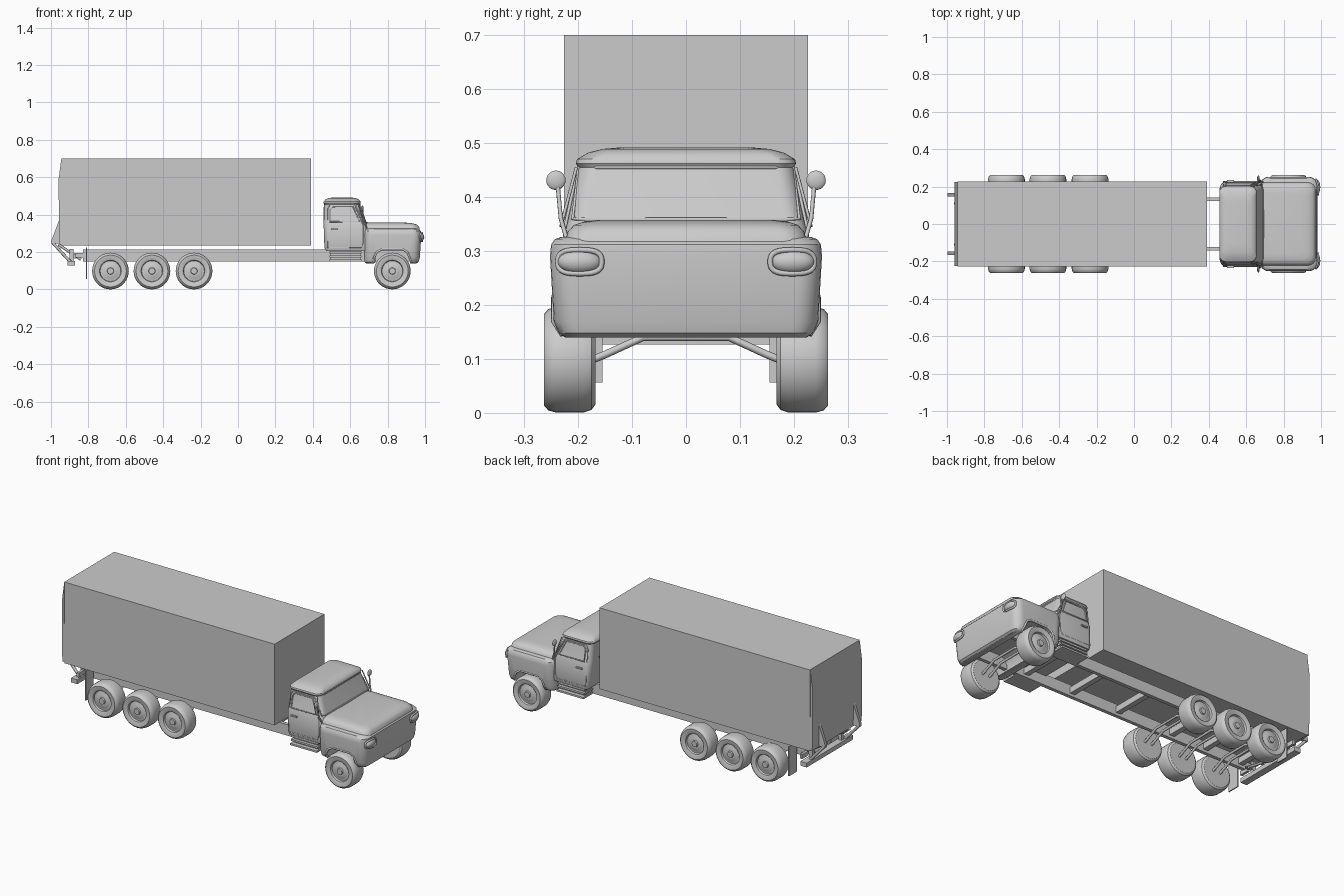
import bpy, bmesh
from math import sin, cos, pi

if "Cube" in bpy.data.objects:
    bpy.data.objects.remove(bpy.data.objects["Cube"])


def finish(name, bm):
    bmesh.ops.recalc_face_normals(bm, faces=bm.faces[:])
    me = bpy.data.meshes.new(name)
    bm.to_mesh(me)
    bm.free()
    ob = bpy.data.objects.new(name, me)
    bpy.context.collection.objects.link(ob)
    return ob


def box(name, x0, x1, y0, y1, z0, z1):
    return prism(name, [(x0, z0), (x1, z0), (x1, z1), (x0, z1)], y0, y1)


def prism(name, outline, y0, y1):
    # side (x, z) outline extruded across the width
    bm = bmesh.new()
    a = [bm.verts.new((x, y0, z)) for x, z in outline]
    b = [bm.verts.new((x, y1, z)) for x, z in outline]
    n = len(a)
    bm.faces.new(a)
    bm.faces.new(b)
    for i in range(n):
        bm.faces.new((a[i], a[(i + 1) % n], b[(i + 1) % n], b[i]))
    return finish(name, bm)


def loft(name, sections, seg=6):
    # stacked rounded rectangles: z, x0, x1, half width, corner radius
    bm = bmesh.new()
    rings = []
    for z, x0, x1, hw, r in sections:
        ring = []
        corners = ((x1 - r, hw - r), (x0 + r, hw - r), (x0 + r, r - hw), (x1 - r, r - hw))
        for q, (cx, cy) in enumerate(corners):
            for i in range(seg + 1):
                a = (q + i / seg) * pi / 2
                ring.append(bm.verts.new((cx + r * cos(a), cy + r * sin(a), z)))
        rings.append(ring)
    n = len(rings[0])
    for a, b in zip(rings, rings[1:]):
        for i in range(n):
            bm.faces.new((a[i], a[(i + 1) % n], b[(i + 1) % n], b[i]))
    bm.faces.new(rings[0])
    bm.faces.new(rings[-1])
    return finish(name, bm)


def lathe(name, profile, x, z, side, seg=36):
    # (radius, y) profile spun about a crosswise axle
    bm = bmesh.new()
    vs = [bm.verts.new((x, y * side, z + r)) for r, y in profile]
    es = [bm.edges.new(e) for e in zip(vs, vs[1:])]
    bmesh.ops.spin(bm, geom=vs + es, cent=(x, 0, z), axis=(0, 1, 0), angle=2 * pi, steps=seg)
    bmesh.ops.remove_doubles(bm, verts=bm.verts[:], dist=1e-5)
    return finish(name, bm)


def bar(name, pts, r, cyclic=False):
    cu = bpy.data.curves.new(name, 'CURVE')
    cu.dimensions = '3D'
    cu.bevel_depth = r
    cu.bevel_resolution = 2
    cu.use_fill_caps = True
    sp = cu.splines.new('POLY')
    sp.points.add(len(pts) - 1)
    for p, co in zip(sp.points, pts):
        p.co = (*co, 1)
    sp.use_cyclic_u = cyclic
    ob = bpy.data.objects.new(name, cu)
    bpy.context.collection.objects.link(ob)
    return ob


def ball(name, loc, scale):
    bm = bmesh.new()
    bmesh.ops.create_uvsphere(bm, u_segments=24, v_segments=12, radius=1)
    for v in bm.verts:
        v.co = [c * s + l for c, s, l in zip(v.co, scale, loc)]
    return finish(name, bm)


# Cargo box and the folded tail platform
box("cargo_box", -0.943, 0.39, -0.226, 0.226, 0.235, 0.70)
prism("tail_platform", [(-0.944, 0.24), (-0.957, 0.24), (-0.959, 0.59), (-0.945, 0.695)], -0.224, 0.224)

# Chassis
for s in (-1, 1):
    box("frame_rail", -0.83, 0.93, s * 0.122, s * 0.142, 0.15, 0.213)
for x in (-0.8, -0.57, -0.35, 0.0, 0.3, 0.6):
    box("crossmember", x - 0.015, x + 0.015, -0.125, 0.125, 0.165, 0.2)

# Wheels and bent twin axle bars
tyre = [(0, .168), (.083, .168), (.093, .175), (.098, .19), (.098, .24), (.094, .255), (.085, .263),
        (.064, .261), (.058, .258), (.055, .247), (.045, .247), (.035, .253), (.018, .253),
        (.016, .261), (0, .261)]
for x in (-0.682, -0.46, -0.235, 0.825):
    for s in (-1, 1):
        lathe("wheel", tyre, x, 0.0985, s)
    for dx in (-0.022, 0.022):
        bar("axle_bar", [(x + dx, -.17, .1), (x + dx, -.15, .108), (x + dx, -.08, .14), (x + dx, .08, .14),
                         (x + dx, .15, .108), (x + dx, .17, .1)], 0.007)

# Tail lift, rear bumper and mud flaps
box("rear_bumper", -0.912, -0.872, -0.21, 0.21, 0.127, 0.152)
for s in (-1, 1):
    prism("lift_bracket", [(-.957, .37), (-.998, .26), (-.998, .245), (-.957, .245)], s * .147, s * .165)
    bar("lift_arm", [(-.992, s * .156, .252), (-.89, s * .156, .14)], .008)
    bar("lift_ram", [(-.96, s * .11, .24), (-.84, s * .11, .16)], .007)
    box("bumper_mount", -.9, -.80, s * .122, s * .142, .17, .195)
    box("bumper_hanger", -.9, -.88, s * .122, s * .142, .15, .215)
    box("rear_lamp", -.88, -.865, s * .15, s * .205, .165, .19)
    box("mud_flap", -.812, -.806, s * .155, s * .226, .056, .225)

# Cab shell with visor lip and domed roof
cab = loft("cab", [(.205, .472, .69, .222, .02), (.222, .462, .70, .228, .03), (.34, .458, .695, .225, .035),
                   (.357, .458, .688, .219, .035), (.455, .461, .652, .20, .035), (.462, .456, .656, .204, .035),
                   (.470, .458, .655, .202, .035), (.482, .468, .645, .182, .035), (.489, .485, .628, .155, .03),
                   (.492, .51, .60, .12, .03)])

# Nose with wheel arches, then the hood above it
nose = loft("nose_and_fenders", [(.14, .685, .955, .224, .03), (.148, .676, .966, .236, .04),
                                 (.17, .674, .972, .245, .045), (.29, .674, .98, .252, .045),
                                 (.312, .676, .978, .25, .045), (.322, .682, .968, .243, .045),
                                 (.326, .69, .955, .23, .04)])
arch = [(.728, .05), (.728, .17), (.742, .2), (.77, .215), (.88, .215), (.905, .2), (.918, .17), (.926, .05)]
cutter = prism("arch_cutter", arch, -.4, .4)
cutter.hide_render = True
cutter.display_type = 'WIRE'
cut = nose.modifiers.new("arches", 'BOOLEAN')
cut.operation = 'DIFFERENCE'
cut.object = cutter
cut.solver = 'EXACT'
bpy.context.view_layer.objects.active = nose
nose.select_set(True)
bpy.ops.object.modifier_apply(modifier="arches")
bpy.data.objects.remove(cutter)
loft("hood", [(.318, .66, .972, .224, .04), (.336, .66, .968, .219, .045), (.348, .66, .955, .208, .045),
              (.354, .66, .93, .19, .04), (.357, .66, .90, .165, .04)])


def side_y(z):
    # cab side position at height z
    return .2265 if z < .34 else .225 - (z - .34) * .217


# Windscreen frame and wipers
bar("windscreen_frame", [(.688, -.185, .358), (.688, .185, .358), (.678, .21, .36), (.625, .199, .454),
                         (.652, .165, .455), (.652, -.165, .455), (.625, -.199, .454), (.678, -.21, .36)],
    .0035, True)
bar("wiper", [(.69, -.075, .358), (.69, .075, .358)], .004)
bar("rear_window_frame", [(.459, y, z) for y, z in ((-.13, .36), (.13, .36), (.12, .44), (-.12, .44))], .003, True)

for s in (-1, 1):
    # Doors: seam, window frame, handle
    seam = [(.478, .225), (.66, .225), (.672, .25), (.672, .34), (.625, .45), (.49, .45), (.478, .43)]
    bar("door_seam", [(x, s * side_y(z), z) for x, z in seam], .003, True)
    window = [(.492, .362), (.65, .362), (.615, .443), (.505, .443), (.492, .43)]
    bar("window_frame", [(x, s * (side_y(z) + .001), z) for x, z in window], .004, True)
    box("door_handle", .497, .535, s * .224, s * .234, .318, .326)
    # Steps below the door
    for z, y in ((.15, .228), (.172, .222), (.192, .218)):
        box("cab_step", .49, .66, s * .14, s * y, z, z + .01)
    box("step_back", .495, .655, s * .14, s * .205, .153, .205)
    # Mirrors on stalks
    bar("mirror_stalk", [(.69, s * .222, .325), (.675, s * .232, .36), (.665, s * .238, .425)], .004)
    bar("mirror_brace", [(.645, s * .203, .455), (.675, s * .232, .345)], .003)
    ball("mirror", (.665, s * .241, .431), (.007, .018, .018))
    # Headlights with rounded oblong bezels
    rim = []
    for i in range(28):
        a = 2 * pi * i / 28
        u, v = cos(a), sin(a)
        y = .197 + .041 * abs(u) ** .7 * (1 if u > 0 else -1)
        z = .28 + .022 * abs(v) ** .7 * (1 if v > 0 else -1)
        rim.append((.985 - .012 * max(0, (y - .205) / .033), s * y, z))
    bar("headlight_bezel", rim, .005, True)
    ball("headlight", (.976, s * .197, .28), (.02, .041, .022))
    # Fender lip around each wheel arch
    bar("arch_lip", [(x, s * (.244 if z > .16 else .228), max(z, .145)) for x, z in arch], .006)

# Smooth shading with sharp edges kept
bpy.ops.object.select_all(action='DESELECT')
for ob in bpy.context.scene.objects:
    if ob.type == 'MESH':
        ob.select_set(True)
        bpy.context.view_layer.objects.active = ob
bpy.ops.object.shade_smooth_by_angle(angle=0.6)
